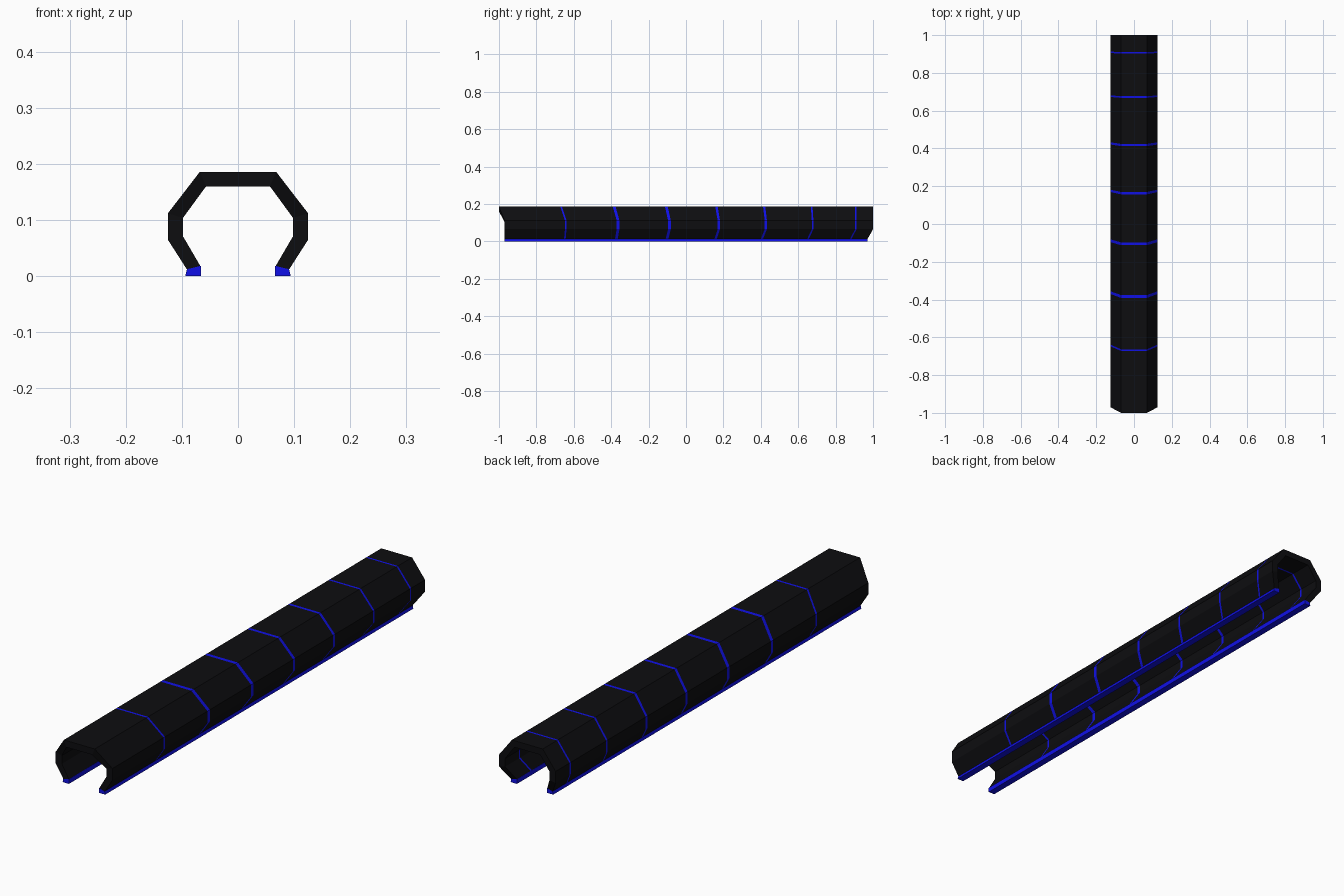
import bpy
import bmesh
from mathutils import Vector

cube = bpy.data.objects.get("Cube")
if cube:
    bpy.data.objects.remove(cube, do_unlink=True)


def make_material(name, colour):
    mat = bpy.data.materials.new(name)
    mat.use_nodes = True
    mat.diffuse_color = colour
    mat.node_tree.nodes["Principled BSDF"].inputs["Base Color"].default_value = colour
    return mat


black = make_material("black", (0.004, 0.004, 0.005, 1))
blue = make_material("blue", (0.005, 0.005, 0.8, 1))


def loft(name, front, back, stations, materials):
    """Closed tube between two matching outlines; every second span takes the second material."""
    bm = bmesh.new()
    rings = [[bm.verts.new(Vector(a).lerp(Vector(b), t)) for a, b in zip(front, back)]
             for t in stations]
    n = len(front)
    for span, (r, s) in enumerate(zip(rings, rings[1:])):
        for i in range(n):
            j = (i + 1) % n
            face = bm.faces.new((r[i], r[j], s[j], s[i]))
            face.material_index = span % len(materials)
    # End walls are strips of quads joining the outer and inner outlines
    for ring in (rings[0], rings[-1]):
        for i in range(n // 2 - 1):
            bm.faces.new((ring[i], ring[i + 1], ring[n - 2 - i], ring[n - 1 - i]))
    bmesh.ops.recalc_face_normals(bm, faces=bm.faces)
    mesh = bpy.data.meshes.new(name)
    bm.to_mesh(mesh)
    bm.free()
    for mat in materials:
        mesh.materials.append(mat)
    obj = bpy.data.objects.new(name, mesh)
    bpy.context.collection.objects.link(obj)
    return obj


# Right half of the open octagon: outer xz, inner xz, front y, back y
half = [
    ((-0.091, 0.012), (-0.067, 0.018), -0.97, 0.97),
    ((-0.125, 0.065), (-0.098, 0.071), -0.97, 1.0),
    ((-0.125, 0.112), (-0.098, 0.104), -0.97, 1.0),
    ((-0.068, 0.186), (-0.057, 0.160), -1.0, 1.0),
]
full = half + [((-o[0], o[1]), (-i[0], i[1]), f, b) for o, i, f, b in reversed(half)]


def outline(end):
    outer = [(row[0][0], row[end], row[0][1]) for row in full]
    inner = [(row[1][0], row[end], row[1][1]) for row in full]
    return outer + inner[::-1]


# Shell with seven narrow coloured bands
bands = [(-0.668, 0.009), (-0.384, 0.015), (-0.105, 0.015), (0.163, 0.013),
         (0.418, 0.012), (0.672, 0.009), (0.907, 0.008)]
stations = [0]
for y, width in bands:
    stations += [(y - width / 2 + 1) / 2, (y + width / 2 + 1) / 2]
stations.append(1)
loft("shell", outline(2), outline(3), stations, [black, blue])

# Coloured rails along both lower lips
lip = [(0.094, 0), (0.091, 0.0125), (0.066, 0.0185), (0.066, 0)]
for name, side in (("left_rail", 1), ("right_rail", -1)):
    ends = [[(side * x, y, z) for x, z in lip] for y in (-0.971, 0.971)]
    loft(name, ends[0], ends[1], [0, 1], [blue])
